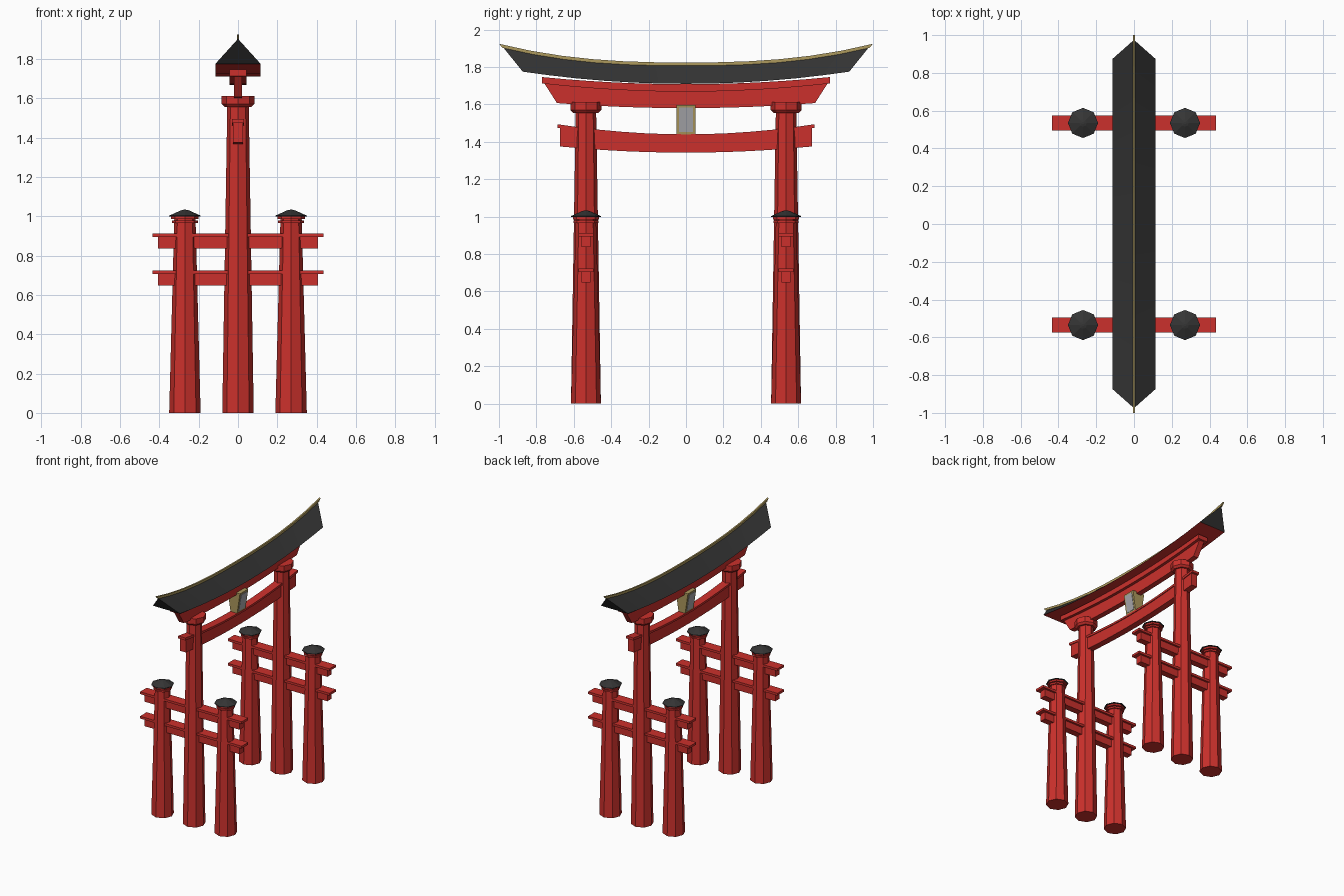
import bpy, bmesh, math

if "Cube" in bpy.data.objects:
    bpy.data.objects.remove(bpy.data.objects["Cube"])


def material(name, rgb):
    m = bpy.data.materials.new(name)
    m.diffuse_color = (*rgb, 1)
    m.use_nodes = True
    m.node_tree.nodes["Principled BSDF"].inputs["Base Color"].default_value = m.diffuse_color
    return m


RED = material("red lacquer", (0.60, 0.03, 0.025))
BLACK = material("roof black", (0.035, 0.035, 0.035))
GOLD = material("gold", (0.42, 0.32, 0.11))
GREY = material("plaque grey", (0.40, 0.40, 0.42))


def loft(name, rings, *mats, pick=None):
    """Skin closed rings of equal length and cap both ends."""
    mesh = bpy.data.meshes.new(name)
    bm = bmesh.new()
    vs = [[bm.verts.new(p) for p in r] for r in rings]
    n = len(rings[0])
    for a, b in zip(vs, vs[1:]):
        for i in range(n):
            f = bm.faces.new((a[i], a[(i + 1) % n], b[(i + 1) % n], b[i]))
            f.material_index = pick(i) if pick else 0
    bm.faces.new(vs[0][::-1])
    bm.faces.new(vs[-1])
    bmesh.ops.recalc_face_normals(bm, faces=bm.faces)
    bm.to_mesh(mesh)
    bm.free()
    for m in mats:
        mesh.materials.append(m)
    ob = bpy.data.objects.new(name, mesh)
    bpy.context.collection.objects.link(ob)
    return ob


def turned(name, x, y, profile, mat):
    """Eight-sided turned part from (radius, height) pairs."""
    angles = [i * math.pi / 4 for i in range(8)]
    return loft(name, [[(x + r * math.cos(a), y + r * math.sin(a), z) for a in angles]
                       for r, z in profile], mat)


def box(name, x, y, z0, z1, hx, hy, mat):
    return loft(name, [[(x - hx, y - hy, z), (x + hx, y - hy, z),
                        (x + hx, y + hy, z), (x - hx, y + hy, z)] for z in (z0, z1)], mat)


STEPS = [i / 6 for i in range(-6, 7)]


def curved_beam(name, hx, bottom, top, power=2):
    """Upswept beam along y; bottom and top are (half length, centre z, end rise)."""
    rings = []
    for t in STEPS:
        (yb, zb), (yt, zt) = [(h * t, z + rise * abs(t) ** power) for h, z, rise in (bottom, top)]
        rings.append([(-hx, yb, zb), (hx, yb, zb), (hx, yt, zt), (-hx, yt, zt)])
    return loft(name, rings, RED if name != "ridge_strip" else GOLD)


# Pillars, with short support posts and tie beams on each side
for sy, side in ((-0.535, "front"), (0.535, "back")):
    turned(f"{side}_main_pillar", 0, sy, [(0.08, 0), (0.054, 1.6)], RED)
    turned(f"{side}_pillar_capital", 0, sy, [(0.068, 1.555), (0.083, 1.57), (0.083, 1.612)], RED)
    for sx, hand in ((-0.27, "left"), (0.27, "right")):
        tag = f"{side}_{hand}_post"
        turned(tag, sx, sy, [(0.08, 0), (0.054, 0.99)], RED)
        turned(tag + "_collar", sx, sy, [(0.066, 0.965), (0.066, 0.978)], RED)
        turned(tag + "_cap_base", sx, sy, [(0.07, 0.985), (0.07, 1.0)], RED)
        turned(tag + "_cap", sx, sy, [(0.08, 0.998), (0.08, 1.003), (0.02, 1.03), (0.006, 1.033)], BLACK)
    for z, level in ((0.648, "lower"), (0.837, "upper")):
        box(f"{side}_{level}_tie_beam", 0, sy, z, z + 0.058, 0.406, 0.025, RED)
        box(f"{side}_{level}_tie_board", 0, sy, z + 0.057, z + 0.075, 0.434, 0.04, RED)

# Crossbeams spanning the gate
curved_beam("lower_crossbeam", 0.025, (0.673, 1.342, 0.033), (0.673, 1.427, 0.048))
curved_beam("lower_crossbeam_board", 0.031, (0.687, 1.425, 0.05), (0.687, 1.44, 0.054))
curved_beam("upper_crossbeam", 0.021, (0.69, 1.58, 0.027), (0.757, 1.67, 0.042))
curved_beam("upper_crossbeam_board", 0.043, (0.77, 1.668, 0.044), (0.77, 1.708, 0.038))

# Roof: a swept triangle with a red underside and overhanging ridge
roof = []
for t in STEPS:
    eave = 1.71 + 0.065 * abs(t) ** 2
    ridge = 1.812 + 0.09 * abs(t) ** 2.5
    roof.append([(-0.115, 0.873 * t, eave), (0.115, 0.873 * t, eave), (0, 0.975 * t, ridge)])
loft("roof", roof, BLACK, RED, pick=lambda i: 1 if i == 0 else 0)
curved_beam("ridge_strip", 0.006, (0.98, 1.806, 0.096), (1.0, 1.824, 0.1), 2.5)


# Central plaque: a wedge with a grey panel on each face
def wedge(name, low, high, hy, z0, z1, mat):
    loft(name, [[(-h, -hy, z), (h, -hy, z), (h, hy, z), (-h, hy, z)]
                for h, z in ((low, z0), (high, z1))], mat)


wedge("plaque_frame", 0.027, 0.052, 0.051, 1.43, 1.597, GOLD)
wedge("plaque_panel", 0.033, 0.0535, 0.037, 1.453, 1.583, GREY)
